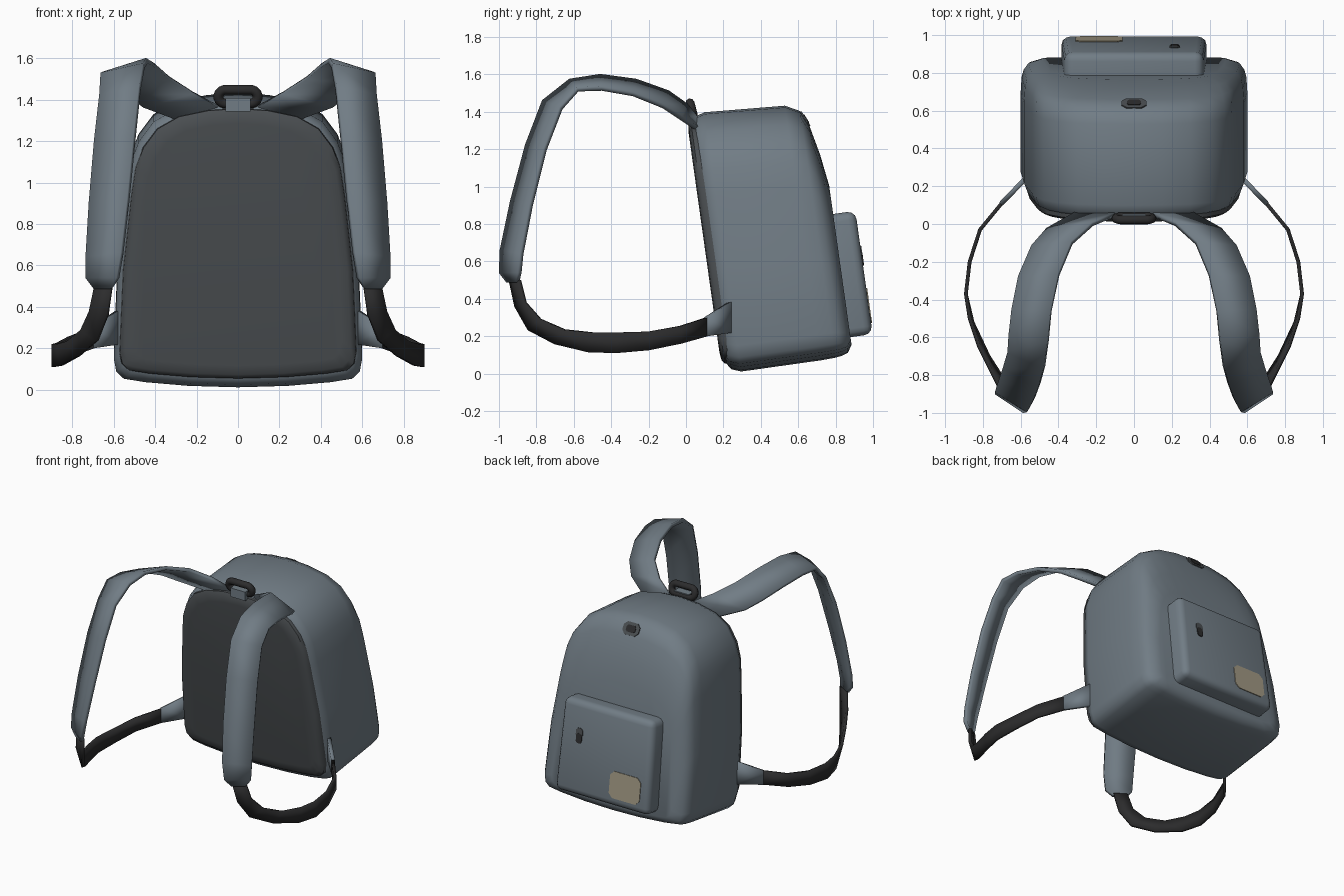
import bpy, bmesh, math
from mathutils import Matrix, Vector

if "Cube" in bpy.data.objects:
    bpy.data.objects.remove(bpy.data.objects["Cube"])


def colour(name, rgb):
    m = bpy.data.materials.new(name)
    m.diffuse_color = (*rgb, 1)
    m.use_nodes = True
    m.node_tree.nodes["Principled BSDF"].inputs["Base Color"].default_value = m.diffuse_color
    return m


CLOTH = colour("slate_cloth", (0.165, 0.203, 0.235))
PAD = colour("dark_grey_padding", (0.07, 0.078, 0.084))
WEB = colour("black_webbing", (0.025, 0.025, 0.026))
LABEL = colour("tan_label", (0.36, 0.32, 0.23))

# The bag leans forward: local y is its depth, local z its height
BAG = Matrix.Translation((0, 0.215, 0)) @ Matrix.Rotation(math.radians(8), 4, 'X')


def finish(name, bm, mat, matrix=None, angle=40):
    bmesh.ops.recalc_face_normals(bm, faces=bm.faces)
    me = bpy.data.meshes.new(name)
    bm.to_mesh(me)
    bm.free()
    ob = bpy.data.objects.new(name, me)
    bpy.context.collection.objects.link(ob)
    me.materials.append(mat)
    if matrix:
        ob.matrix_world = matrix
    bpy.ops.object.select_all(action='DESELECT')
    ob.select_set(True)
    bpy.context.view_layer.objects.active = ob
    bpy.ops.object.shade_smooth_by_angle(angle=math.radians(angle))
    return ob


# Half of the arched outline: width fraction, height fraction
ARCH = [(0, 0), (.4, .005), (.75, .018), (.92, .03), (.98, .055), (1, .1),
        (.97, .4), (.9, .68), (.865, .78), (.8, .855), (.68, .925),
        (.5, .97), (.25, .993), (0, 1)]
OUTLINE = ARCH + [(-x, t) for x, t in ARCH[-2:0:-1]]


def arch_loft(name, rings, mat):
    """Loft the arch through (depth, half width, bottom, top) rings."""
    bm = bmesh.new()
    loops = [[bm.verts.new((x * w, d, lo + t * (hi - lo))) for x, t in OUTLINE]
             for d, w, lo, hi in rings]
    n = len(OUTLINE)
    for a, b in zip(loops, loops[1:]):
        for i in range(n):
            bm.faces.new((a[i], a[(i + 1) % n], b[(i + 1) % n], b[i]))
    bm.faces.new(loops[0])
    bm.faces.new(loops[-1])
    return finish(name, bm, mat, BAG, 50)


arch_loft("bag_body", [
    (.01, .55, .05, 1.36), (.03, .58, .02, 1.385), (.08, .6, 0, 1.4),
    (.51, .6, 0, 1.375), (.587, .595, .003, 1.335), (.625, .585, .008, 1.25),
    (.66, .56, .02, 1.09), (.685, .49, .06, .92)], CLOTH)
arch_loft("back_padding", [
    (.03, .575, .05, 1.37), (.0, .57, .055, 1.37), (-.015, .545, .075, 1.345),
    (-.02, .5, .12, 1.3)], PAD)

# Front pocket: rounded box, a little narrower at the top
bm = bmesh.new()
bmesh.ops.create_cube(bm, size=1)
for v in bm.verts:
    half = .385 if v.co.z < 0 else .368
    v.co = (math.copysign(half, v.co.x), .735 + v.co.y * .14, .433 + v.co.z * .665)
back = [e for e in bm.edges if any(v.co.y > .75 for v in e.verts)]
bmesh.ops.bevel(bm, geom=back, offset=.045, segments=3, profile=.5, affect='EDGES')
finish("pocket", bm, CLOTH, BAG, 50)


def plate(name, centre, w, h, cut, mat, tilt=0, thick=.008):
    """Thin plate with clipped corners, facing backwards."""
    a, b = w / 2, h / 2
    pts = [(a, b - cut), (a - cut, b), (cut - a, b), (-a, b - cut),
           (-a, cut - b), (cut - a, -b), (a - cut, -b), (a, cut - b)]
    bm = bmesh.new()
    f = bm.faces.new([bm.verts.new((x, -.003, z)) for x, z in pts])
    ext = bmesh.ops.extrude_face_region(bm, geom=[f])
    for v in ext['geom']:
        if isinstance(v, bmesh.types.BMVert):
            v.co.y += thick
    m = BAG @ Matrix.Translation(centre) @ Matrix.Rotation(math.radians(tilt), 4, 'X')
    return finish(name, bm, mat, m, 20)


plate("pocket_label", (-.185, .805, .255), .25, .19, .03, LABEL)
plate("pocket_zip_base", (.215, .805, .545), .055, .065, .015, PAD)
plate("pocket_zip_pull", (.215, .806, .505), .045, .07, .012, WEB)
plate("top_zip_base", (0, .608, 1.29), .13, .09, .025, PAD, 24)
plate("top_zip_pull", (0, .611, 1.291), .075, .05, .012, WEB, 24)


def ribbon(name, edge_a, edge_b, thick, mat):
    """Flat strap between two edge paths, mirrored to both sides."""
    bm = bmesh.new()
    rows = [(bm.verts.new(p), bm.verts.new(q)) for p, q in zip(edge_a, edge_b)]
    for (a, b), (c, d) in zip(rows, rows[1:]):
        bm.faces.new((a, b, d, c))
    ob = finish(name, bm, mat, None, 35)
    s = ob.modifiers.new("thickness", 'SOLIDIFY')
    s.thickness, s.offset = thick, 0
    m = ob.modifiers.new("both_sides", 'MIRROR')
    m.use_mirror_merge = False
    return ob


# Padded shoulder straps
ribbon("shoulder_straps",
       [(.10, .05, 1.37), (.22, 0, 1.435), (.33, -.1, 1.505), (.40, -.27, 1.565),
        (.44, -.46, 1.59), (.455, -.62, 1.565), (.475, -.76, 1.455),
        (.50, -.85, 1.22), (.53, -.93, .92), (.56, -.985, .66),
        (.58, -.99, .54), (.61, -.95, .49)],
       [(.30, .06, 1.31), (.46, -.03, 1.37), (.54, -.12, 1.43), (.61, -.28, 1.495),
        (.645, -.45, 1.525), (.66, -.58, 1.52), (.665, -.67, 1.42),
        (.69, -.755, 1.2), (.715, -.83, .9), (.73, -.88, .64),
        (.73, -.89, .54), (.69, -.9, .49)], .026, CLOTH)

# Lower webbing and the cloth tabs that join it to the bag
ribbon("lower_webbing",
       [(.69, -.89, .50), (.715, -.86, .38), (.755, -.78, .29), (.82, -.65, .235),
        (.87, -.5, .22), (.89, -.37, .22), (.87, -.2, .225), (.815, -.03, .255),
        (.70, .11, .30)],
       [(.61, -.94, .50), (.63, -.91, .36), (.68, -.84, .235), (.77, -.70, .16),
        (.855, -.52, .115), (.89, -.37, .11), (.87, -.2, .125), (.815, -.03, .16),
        (.70, .11, .20)], .02, WEB)
ribbon("side_tabs", [(.705, .105, .30), (.57, .245, .39)],
       [(.705, .105, .20), (.57, .245, .22)], .026, CLOTH)

# Carry handle: a stretched ring, leaning with the bag
MAJ, MIN, STRETCH = .035, .024, .06
bm = bmesh.new()
rings = []
for i in range(16):
    a = (i + .5) * math.tau / 16
    shift = math.copysign(STRETCH, math.cos(a))
    rings.append([bm.verts.new(((MAJ + MIN * math.cos(b)) * math.cos(a) + shift,
                                MIN * math.sin(b),
                                (MAJ + MIN * math.cos(b)) * math.sin(a)))
                  for b in (j * math.tau / 8 for j in range(8))])
for i in range(16):
    p, q = rings[i], rings[(i + 1) % 16]
    for j in range(8):
        bm.faces.new((p[j], p[(j + 1) % 8], q[(j + 1) % 8], q[j]))
finish("carry_handle", bm, WEB, Matrix.Translation((0, .03, 1.415))
       @ Matrix.Rotation(math.radians(15), 4, 'X'), 60)

# Cloth loop holding the handle
bm = bmesh.new()
bmesh.ops.create_cube(bm, size=1, matrix=Matrix.Translation((0, .025, 1.375))
                      @ Matrix.Diagonal((.12, .055, .065, 1)))
finish("handle_loop", bm, CLOTH)
